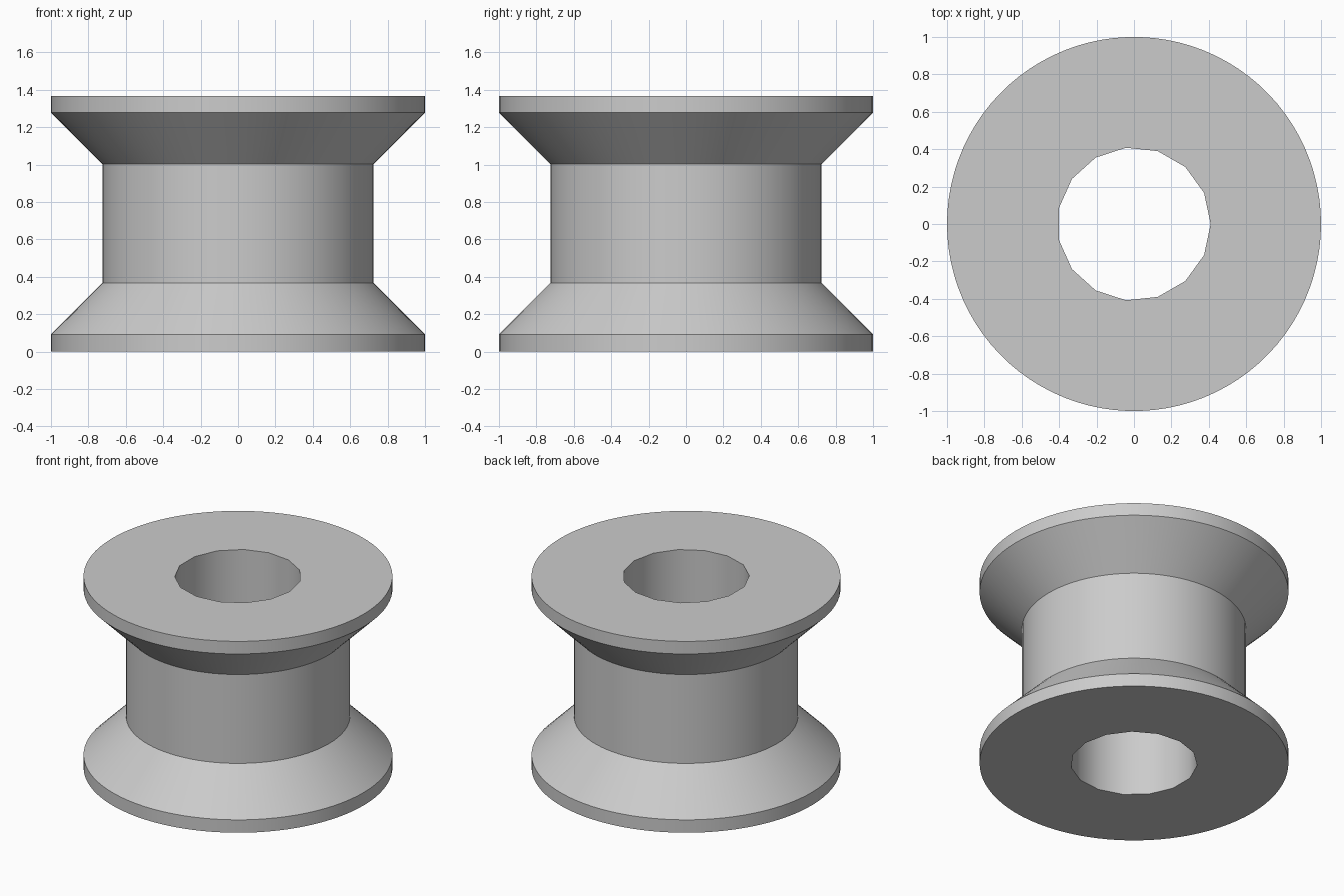
import bpy, bmesh, math

if "Cube" in bpy.data.objects:
    bpy.data.objects.remove(bpy.data.objects["Cube"])

BORE_SIDES = 15          # coarse centre hole
STEP = 6                 # rim segments per bore side
RIM_SIDES = BORE_SIDES * STEP

# Outer profile (radius, height), bottom to top
PROFILE = [(1, 0), (1, 0.092), (0.725, 0.367), (0.725, 1.002), (1, 1.277), (1, 1.367)]
BORE_RADIUS = 0.41
HEIGHT = PROFILE[-1][1]


def ring(bm, radius, z, count):
    return [bm.verts.new((radius * math.cos(math.tau * i / count),
                          radius * math.sin(math.tau * i / count), z))
            for i in range(count)]


def skin(bm, low, high):
    n = len(low)
    for i in range(n):
        j = (i + 1) % n
        bm.faces.new((low[i], low[j], high[j], high[i]))


bm = bmesh.new()

# Flanged outer wall
rings = [ring(bm, r, z, RIM_SIDES) for r, z in PROFILE]
for low, high in zip(rings, rings[1:]):
    skin(bm, low, high)

# Bore wall, facing inward
bore_low = ring(bm, BORE_RADIUS, 0, BORE_SIDES)
bore_high = ring(bm, BORE_RADIUS, HEIGHT, BORE_SIDES)
skin(bm, bore_high, bore_low)

# Flat end faces, one sector per bore side
for rim, bore, top in ((rings[0], bore_low, False), (rings[-1], bore_high, True)):
    for i in range(BORE_SIDES):
        arc = [rim[(i * STEP + k) % RIM_SIDES] for k in range(STEP + 1)]
        sector = arc + [bore[(i + 1) % BORE_SIDES], bore[i]]
        bm.faces.new(sector if top else sector[::-1])

mesh = bpy.data.meshes.new("spool")
bm.to_mesh(mesh)
bm.free()

spool = bpy.data.objects.new("spool", mesh)
bpy.context.collection.objects.link(spool)

grey = bpy.data.materials.new("light grey")
grey.diffuse_color = (0.6, 0.6, 0.6, 1)
grey.use_nodes = True
grey.node_tree.nodes["Principled BSDF"].inputs["Base Color"].default_value = grey.diffuse_color
mesh.materials.append(grey)

# Smooth round walls, sharp flange edges
bpy.context.view_layer.objects.active = spool
spool.select_set(True)
bpy.ops.object.shade_smooth_by_angle(angle=math.radians(30))
